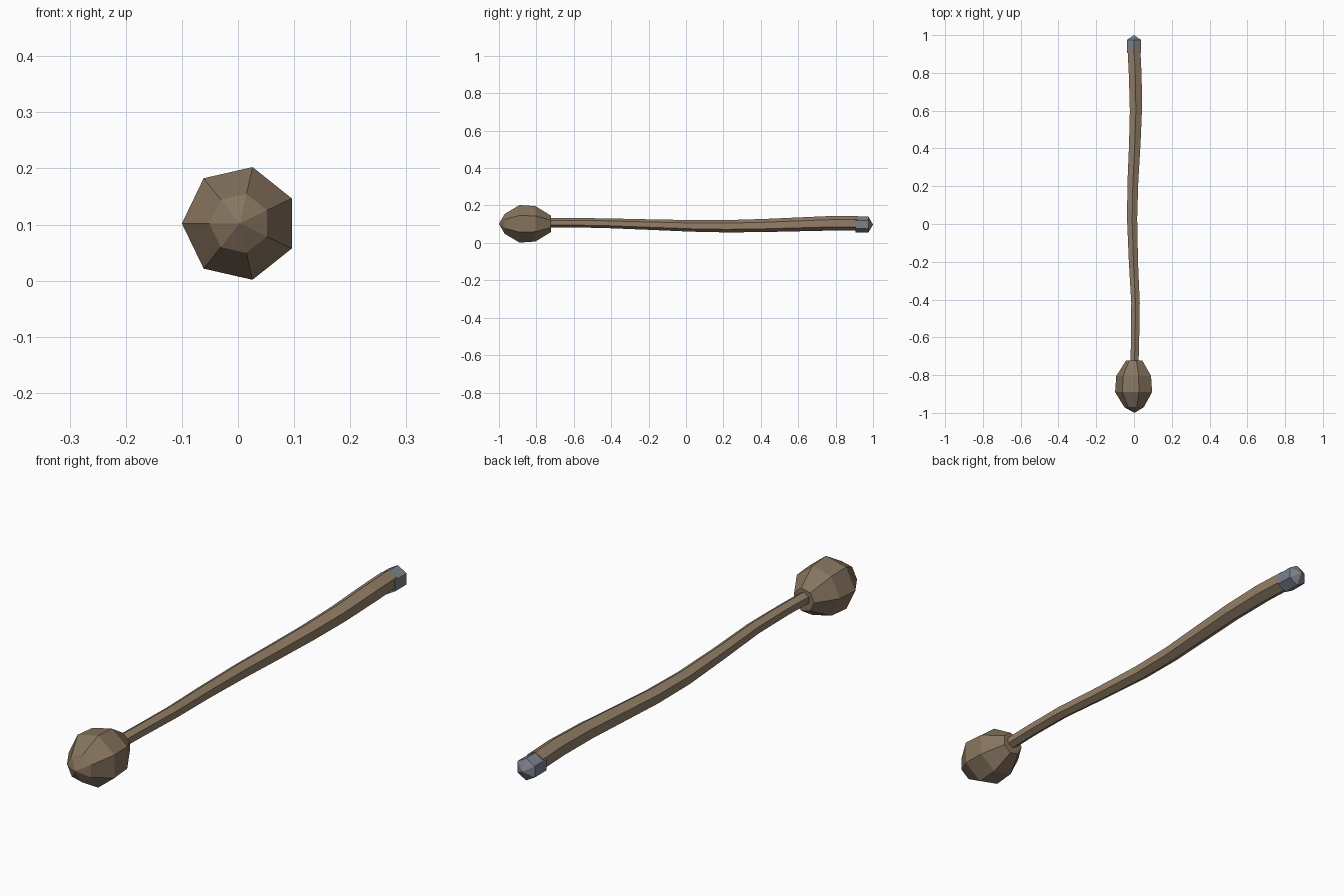
import bpy, bmesh
from math import sin, cos, pi

if "Cube" in bpy.data.objects:
    bpy.data.objects.remove(bpy.data.objects["Cube"])


def material(name, color):
    m = bpy.data.materials.new(name)
    m.diffuse_color = (*color, 1)
    m.use_nodes = True
    m.node_tree.nodes["Principled BSDF"].inputs["Base Color"].default_value = m.diffuse_color
    return m


def loft(name, rings, sides, start, mat):
    """Flat-faced tube along y; each ring is (y, x, z, radius), radius 0 is a tip."""
    bm = bmesh.new()
    loops = []
    for y, x, z, r in rings:
        n = sides if r else 1
        loops.append([bm.verts.new((x + r * cos(start + 2 * pi * i / sides), y,
                                    z + r * sin(start + 2 * pi * i / sides)))
                      for i in range(n)])
    for a, b in zip(loops, loops[1:]):
        for i in range(sides):
            j = (i + 1) % sides
            quad = [a[i % len(a)], a[j % len(a)], b[j % len(b)], b[i % len(b)]]
            bm.faces.new(list(dict.fromkeys(quad)))
    for end in (loops[0], loops[-1]):
        if len(end) > 1:
            bm.faces.new(end)
    bmesh.ops.recalc_face_normals(bm, faces=bm.faces)
    me = bpy.data.meshes.new(name)
    bm.to_mesh(me)
    bm.free()
    me.materials.append(mat)
    ob = bpy.data.objects.new(name, me)
    bpy.context.collection.objects.link(ob)
    return ob


dark_wood = material("dark_wood", (0.24, 0.175, 0.115))
wood = material("wood", (0.29, 0.21, 0.135))
metal = material("metal", (0.2, 0.22, 0.26))

# Seven-sided knob at the front
profile = [(-1.0, 0), (-0.97, 0.054), (-0.89, 0.103), (-0.805, 0.097), (-0.722, 0.045)]
loft("club_head", [(y, 0.003, 0.102, r) for y, r in profile], 7, pi, dark_wood)

# Wavy six-sided shaft, thicker towards the back
path = [(-0.76, 0.002, 0.108, 0.025), (-0.6, 0.006, 0.108, 0.025),
        (-0.42, 0.008, 0.105, 0.026), (-0.2, -0.003, 0.098, 0.028),
        (0.03, -0.010, 0.091, 0.031), (0.22, -0.006, 0.089, 0.033),
        (0.42, 0.004, 0.093, 0.035), (0.6, 0.010, 0.099, 0.037),
        (0.78, 0.007, 0.105, 0.039), (0.92, 0.0, 0.105, 0.039)]
loft("handle", path, 6, pi / 2, wood)

# Metal cap with a shallow point
cap = [(0.905, 0.043), (0.975, 0.043), (1.0, 0)]
loft("end_cap", [(y, 0, 0.098, r) for y, r in cap], 6, pi / 2, metal)
